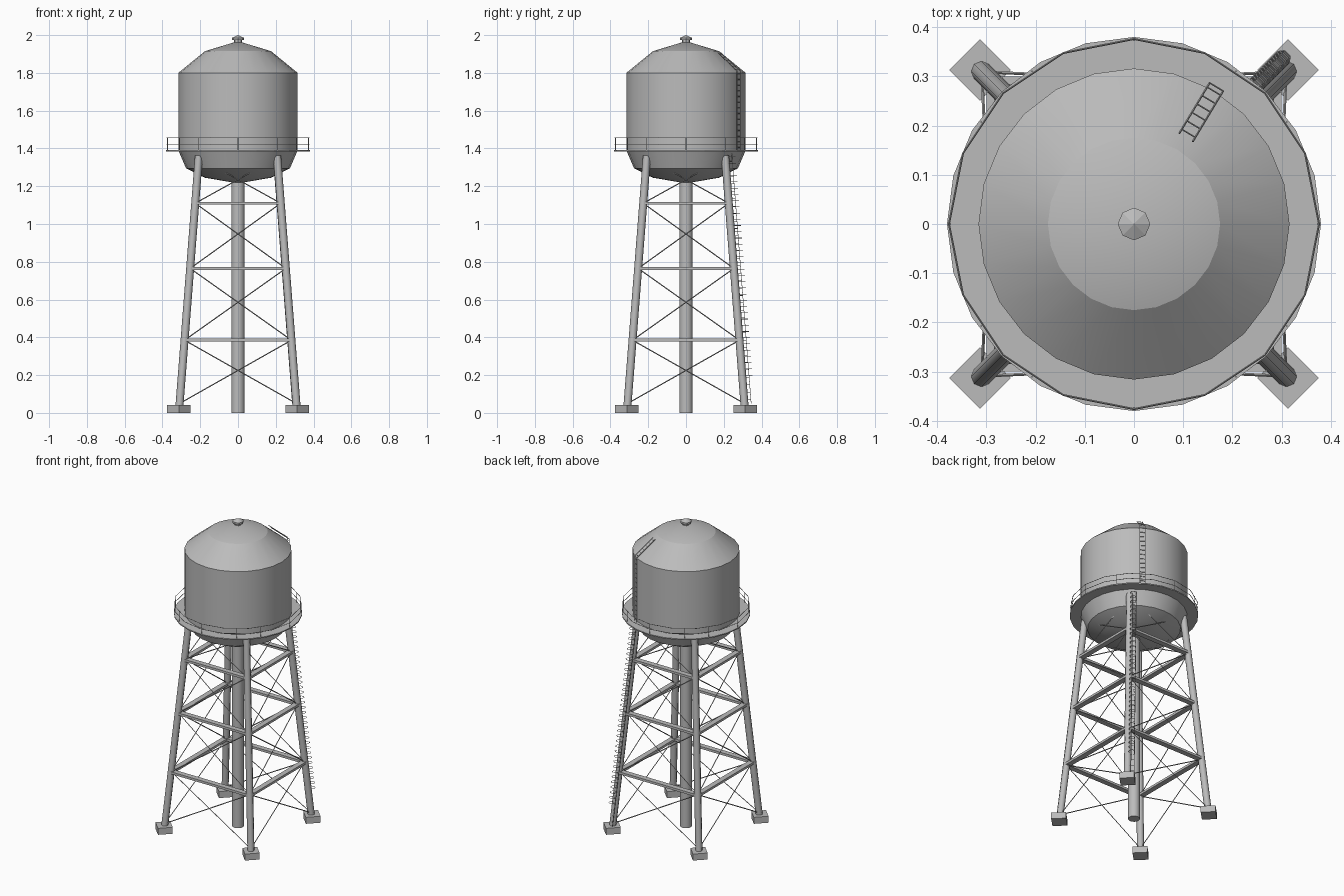
import bpy, bmesh, math
from mathutils import Vector, Matrix

cube = bpy.data.objects.get("Cube")
if cube:
    bpy.data.objects.remove(cube, do_unlink=True)

steel = bpy.data.materials.new("grey_steel")
steel.use_nodes = True
STEEL_COLOUR = (0.5, 0.5, 0.5, 1)
steel.diffuse_color = STEEL_COLOUR
steel.node_tree.nodes["Principled BSDF"].inputs["Base Color"].default_value = STEEL_COLOUR


def finish(name, bm, smooth=None):
    bmesh.ops.recalc_face_normals(bm, faces=bm.faces)
    mesh = bpy.data.meshes.new(name)
    bm.to_mesh(mesh)
    bm.free()
    mesh.materials.append(steel)
    obj = bpy.data.objects.new(name, mesh)
    bpy.context.collection.objects.link(obj)
    if smooth:
        bpy.ops.object.select_all(action='DESELECT')
        obj.select_set(True)
        bpy.context.view_layer.objects.active = obj
        bpy.ops.object.shade_smooth_by_angle(angle=math.radians(smooth))
    return obj


def rod(bm, a, b, r, sides=4):
    a, b = Vector(a), Vector(b)
    rot = (b - a).to_track_quat('Z', 'Y').to_matrix().to_4x4()
    bmesh.ops.create_cone(bm, cap_ends=True, segments=sides, radius1=r, radius2=r,
                          depth=(b - a).length, matrix=Matrix.Translation((a + b) / 2) @ rot)


def box(bm, centre, size, turn):
    m = Matrix.Translation(centre) @ Matrix.Rotation(turn, 4, 'Z') @ Matrix.Diagonal((*size, 1))
    bmesh.ops.create_cube(bm, size=1, matrix=m)


def lathe(name, profile, sides, smooth=None):
    bm = bmesh.new()
    pts = [bm.verts.new((r, 0, z)) for r, z in profile]
    edges = [bm.edges.new(pair) for pair in zip(pts, pts[1:])]
    bmesh.ops.spin(bm, geom=pts + edges, axis=(0, 0, 1), cent=(0, 0, 0),
                   angle=math.tau, steps=sides)
    bmesh.ops.remove_doubles(bm, verts=bm.verts, dist=0.0005)
    return finish(name, bm, smooth)


def polar(r, angle, z):
    return Vector((r * math.cos(angle), r * math.sin(angle), z))


# Tank, roof cap, gallery deck and riser pipe
lathe("tank", [(0, 1.215), (0.175, 1.245), (0.275, 1.295), (0.316, 1.39), (0.316, 1.8),
               (0.175, 1.915), (0, 1.968)], 24, 20)
lathe("roof_vent", [(0, 1.95), (0.022, 1.95), (0.022, 1.973), (0.033, 1.973),
                    (0.033, 1.985), (0, 2.0)], 8)
lathe("gallery_deck", [(0.3, 1.384), (0.38, 1.384), (0.38, 1.391), (0.3, 1.391),
                       (0.3, 1.384)], 24)
lathe("riser_pipe", [(0, 0), (0.035, 0), (0.035, 1.23), (0, 1.23)], 16, 30)

# Gallery railing
bm = bmesh.new()
for i in range(16):
    for z in (1.422, 1.456):
        rod(bm, polar(0.376, math.tau * i / 16, z), polar(0.376, math.tau * (i + 1) / 16, z), 0.002)
for quarter in range(4):
    for step in (0, 33.75, 56.25):
        a = math.radians(90 * quarter + step)
        rod(bm, polar(0.373, a, 1.388), polar(0.373, a, 1.456), 0.002)
finish("gallery_railing", bm)

# Legs and footings
CORNERS = [(1, 1), (-1, 1), (-1, -1), (1, -1)]


def leg_at(corner, z):
    s = 0.313 - 0.078 * z
    return Vector((corner[0] * s, corner[1] * s, z))


legs, footings = bmesh.new(), bmesh.new()
for c in CORNERS:
    rod(legs, leg_at(c, 0.03), leg_at(c, 1.36), 0.021, 8)
    box(footings, (c[0] * 0.313, c[1] * 0.313, 0.021), (0.088, 0.088, 0.042), math.pi / 4)
finish("legs", legs, 50)
finish("footings", footings)

# Horizontal struts and diagonal tie rods
LEVELS = (0.05, 0.385, 0.765, 1.11, 1.35)
struts, ties = bmesh.new(), bmesh.new()
for c, d in zip(CORNERS, CORNERS[1:] + CORNERS[:1]):
    for z in LEVELS[1:4]:
        a, b = leg_at(c, z), leg_at(d, z)
        turn = math.atan2(b.y - a.y, b.x - a.x)
        box(struts, (a + b) / 2, ((b - a).length, 0.034, 0.015), turn)
    for low, high in zip(LEVELS, LEVELS[1:]):
        rod(ties, leg_at(c, low), leg_at(d, high), 0.003)
        rod(ties, leg_at(d, low), leg_at(c, high), 0.003)
finish("horizontal_struts", struts)
finish("tie_rods", ties)


def ladder(name, start, end, side, rungs):
    bm = bmesh.new()
    for s in (-side, side):
        rod(bm, start + s, end + s, 0.002)
    for i in range(rungs):
        p = start.lerp(end, (i + 0.5) / rungs)
        rod(bm, p - side, p + side, 0.0015)
    return finish(name, bm)


# Leg ladder with safety hoops
shift = Vector((-0.010, 0.025, 0))
side = Vector((0.011, -0.011, 0))
out = Vector((0.024, 0.024, 0))
ladder("leg_ladder", leg_at((1, 1), 0.05) + shift, leg_at((1, 1), 1.39) + shift, side, 34)
bm = bmesh.new()
for i in range(36):
    p = leg_at((1, 1), 0.2 + i * 0.033) + shift
    path = [p - side, p - side + out * 0.7, p - side * 0.5 + out,
            p + side * 0.5 + out, p + side + out * 0.7, p + side]
    for a, b in zip(path, path[1:]):
        rod(bm, a, b, 0.0015)
finish("ladder_hoops", bm)

# Tank wall ladder and roof ladder
az = math.radians(59)
side = polar(0.016, az + math.pi / 2, 0)
ladder("wall_ladder", polar(0.325, az, 1.39), polar(0.325, az, 1.81), side, 14)
ladder("roof_ladder", polar(0.325, az, 1.81), polar(0.205, az, 1.908), side, 6)
